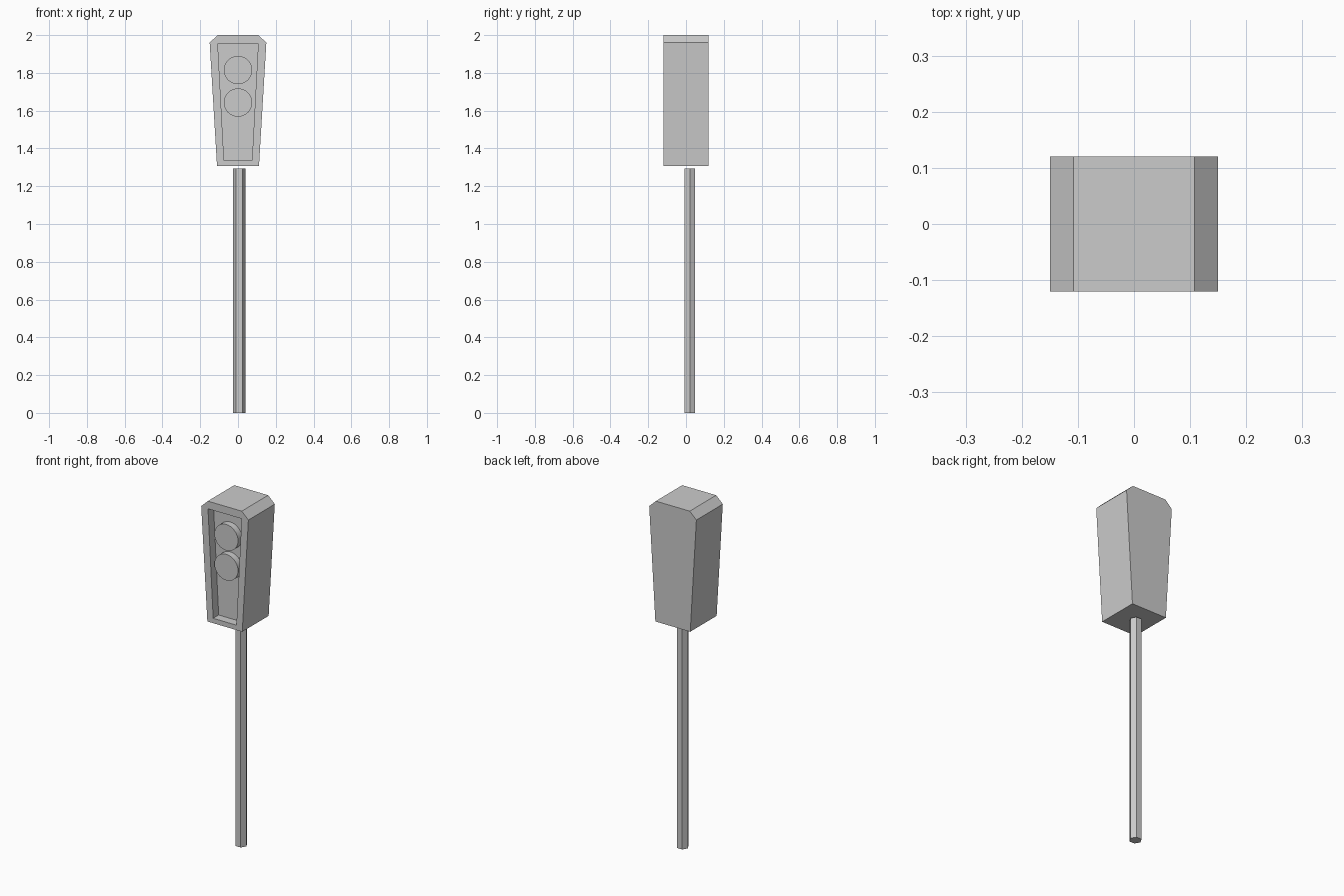
import bpy, bmesh, math

if "Cube" in bpy.data.objects:
    bpy.data.objects.remove(bpy.data.objects["Cube"])


def prism(name, outline, y0, y1):
    """Extrude an (x, z) outline from y0 to y1."""
    bm = bmesh.new()
    face = bm.faces.new([bm.verts.new((x, y0, z)) for x, z in outline])
    ext = bmesh.ops.extrude_face_region(bm, geom=[face])
    verts = [g for g in ext["geom"] if isinstance(g, bmesh.types.BMVert)]
    bmesh.ops.translate(bm, verts=verts, vec=(0, y1 - y0, 0))
    bmesh.ops.recalc_face_normals(bm, faces=bm.faces)
    mesh = bpy.data.meshes.new(name)
    bm.to_mesh(mesh)
    bm.free()
    obj = bpy.data.objects.new(name, mesh)
    bpy.context.collection.objects.link(obj)
    return obj


def mirrored(half):
    """Close a right-hand half outline (bottom to top) across x = 0."""
    return half + [(-x, z) for x, z in reversed(half)]


# Tapered housing with chamfered top corners
housing = prism("housing", mirrored([(0.111, 1.307), (0.15, 1.96), (0.108, 2.0)]),
                -0.12, 0.12)

# Recess in the front of the housing
cutter = prism("recess_cutter", mirrored([(0.074, 1.335), (0.107, 1.956)]), -0.2, -0.07)
mod = housing.modifiers.new("recess", "BOOLEAN")
mod.operation = "DIFFERENCE"
mod.solver = "EXACT"
mod.object = cutter
bpy.context.view_layer.objects.active = housing
bpy.ops.object.modifier_apply(modifier=mod.name)
bpy.data.objects.remove(cutter)

# Two round lamps sitting in the recess
for name, z in (("upper_lamp", 1.815), ("lower_lamp", 1.643)):
    bpy.ops.mesh.primitive_cylinder_add(vertices=32, radius=0.075, depth=0.04,
                                        location=(0, -0.087, z),
                                        rotation=(math.pi / 2, 0, 0))
    bpy.context.object.name = name
    bpy.ops.object.shade_smooth_by_angle()

# Hexagonal pole, slightly off centre
bpy.ops.mesh.primitive_cylinder_add(vertices=6, radius=0.033, depth=1.293,
                                    location=(0.007, 0.02, 1.293 / 2),
                                    rotation=(0, 0, math.pi / 6))
bpy.context.object.name = "pole"
